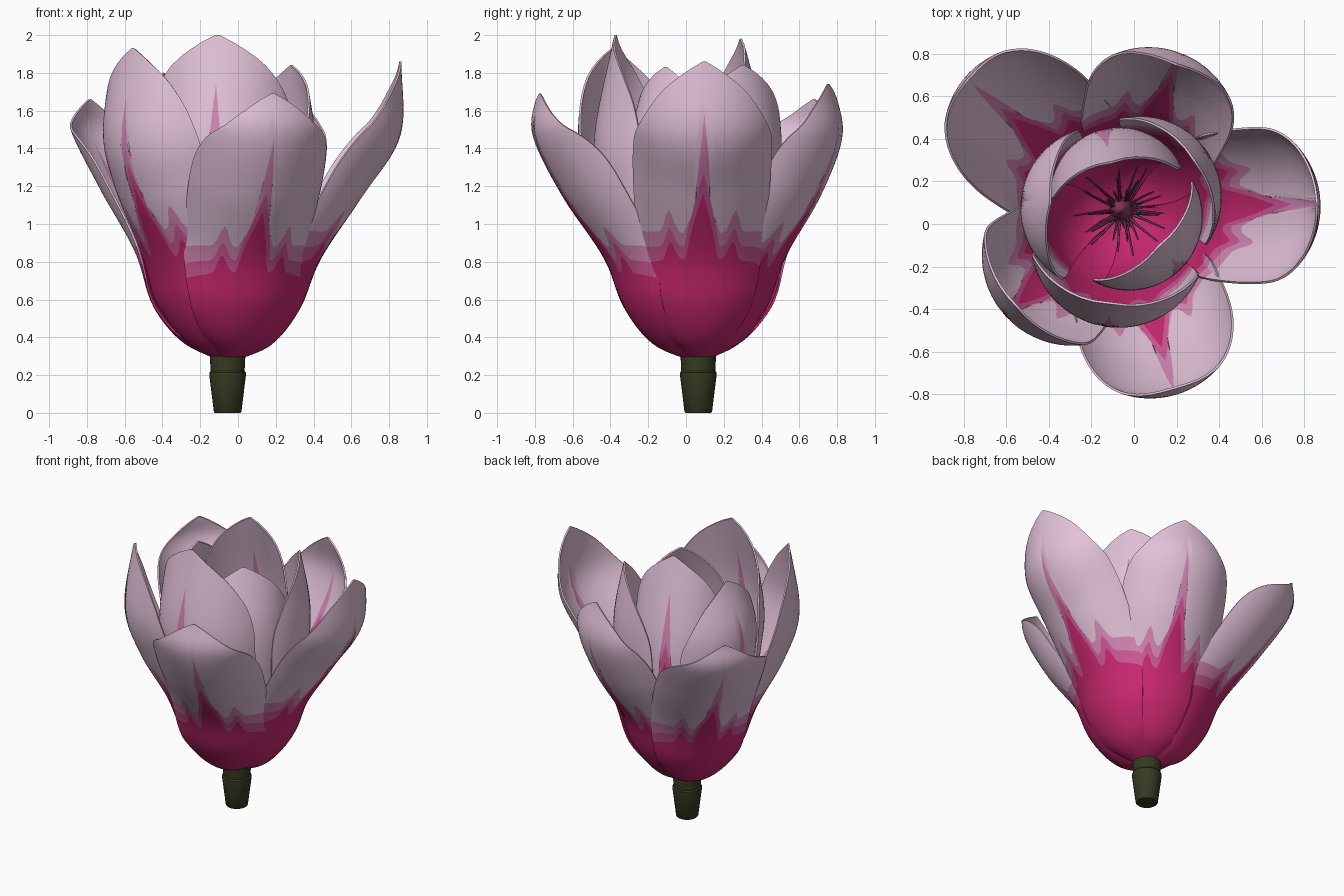
import bpy, bmesh, math, random
from mathutils import Vector

if "Cube" in bpy.data.objects:
    bpy.data.objects.remove(bpy.data.objects["Cube"])

random.seed(4)
C = Vector((-0.055, 0.065, 0))          # flower axis


def material(name, rgb):
    m = bpy.data.materials.new(name)
    lin = [(v / 255 / 12.92) if v < 10 else ((v / 255 + 0.055) / 1.055) ** 2.4 for v in rgb]
    m.diffuse_color = (*lin, 1)
    m.use_nodes = True
    m.node_tree.nodes["Principled BSDF"].inputs["Base Color"].default_value = m.diffuse_color
    return m


DEEP = material("deep_magenta", (202, 40, 112))
MID = material("mid_pink", (206, 88, 150))
LIGHT = material("light_pink", (212, 134, 180))
PALE = material("pale_pink", (225, 193, 215))
GREEN = material("dark_green", (54, 59, 34))
MAUVE = material("dark_mauve", (145, 60, 102))


def add_object(name, bm, mats):
    me = bpy.data.meshes.new(name)
    bm.to_mesh(me)
    bm.free()
    ob = bpy.data.objects.new(name, me)
    bpy.context.collection.objects.link(ob)
    for m in mats:
        me.materials.append(m)
    return ob


def smooth(ob, angle=40):
    bpy.ops.object.select_all(action='DESELECT')
    ob.select_set(True)
    bpy.context.view_layer.objects.active = ob
    for mod in list(ob.modifiers):
        bpy.ops.object.modifier_apply(modifier=mod.name)
    bpy.ops.object.shade_smooth_by_angle(angle=math.radians(angle))


def lerp(table, t):
    for (a, va), (b, vb) in zip(table, table[1:]):
        if t <= b:
            return va + (vb - va) * (t - a) / (b - a)
    return table[-1][1]


def spline(pts, n):
    """Catmull-Rom curve resampled evenly by length."""
    p = [Vector(q) for q in pts]
    p = [p[0] * 2 - p[1]] + p + [p[-1] * 2 - p[-2]]
    fine = []
    for i in range(1, len(p) - 2):
        a, b, c, d = p[i - 1:i + 3]
        for k in range(24):
            t = k / 24
            fine.append(0.5 * (2 * b + (c - a) * t + (2 * a - 5 * b + 4 * c - d) * t * t
                               + (3 * b - a - 3 * c + d) * t ** 3))
    fine.append(p[-2])
    run = [0]
    for a, b in zip(fine, fine[1:]):
        run.append(run[-1] + (b - a).length)
    xs = [(s / run[-1], q.x) for s, q in zip(run, fine)]
    ys = [(s / run[-1], q.y) for s, q in zip(run, fine)]
    return [Vector((lerp(xs, i / n), lerp(ys, i / n))) for i in range(n + 1)]


WIDTH = spline([(0, .13), (.06, .32), (.13, .49), (.25, .71), (.47, .92), (.68, 1),
                (.81, .88), (.905, .59), (.965, .26), (1, .015)], 100)
WIDTH = [(q.x, q.y) for q in WIDTH]


def at(path, t):
    """Point on an evenly sampled path."""
    x = min(max(t, 0), 1) * (len(path) - 1)
    i = min(int(x), len(path) - 2)
    return path[i].lerp(path[i + 1], x - i)


def band_limits(u):
    """Upper edges of the three dark bands: central streak and short side spikes."""
    a = abs(u)
    side = math.exp(-((a - 0.43) / 0.08) ** 2)
    edge = 0.05 * a * a
    deep = .385 + .22 * max(0, 1 - a / .22) ** .9 + .055 * side - edge
    mid = .425 + .25 * max(0, 1 - a / .23) ** .9 + .06 * side - edge
    light = .47 + .14 * max(0, 1 - a / .24) + .25 * max(0, 1 - a / .09) ** .6 + .075 * side - edge
    return 0, deep, mid, light, 1


BAND_ROWS = (22, 4, 8, 30)


def petal(name, az, radii, ztip, half, curl, lift):
    nu = 52
    r1, r2, r3, rt = radii
    path = spline([(.04, .28 + lift), (r1 * .48, .37 + lift), (r1 * .78, .56), (r1, .82),
                   (r2, 1.15), (r3, 1.47), (rt, ztip)], 150)
    az = math.radians(az)
    out = Vector((math.cos(az), math.sin(az), 0))
    side = Vector((-math.sin(az), math.cos(az), 0))
    bm = bmesh.new()
    cols = []
    for j in range(nu + 1):
        v = 2 * j / nu - 1
        u = math.copysign(abs(v) ** 1.35, v)
        lim = band_limits(u)
        ts = [lim[k] + (lim[k + 1] - lim[k]) * i / n for k, n in enumerate(BAND_ROWS) for i in range(n)] + [1]
        col = []
        for t in ts:
            q = at(path, t)
            tan = (at(path, t + .02) - at(path, t - .02)).normalized()
            normal = -tan.y * out + Vector((0, 0, tan.x))
            R = min(curl, q.x + 0.06)
            phi = u * half * lerp(WIDTH, t) / R
            col.append(bm.verts.new(C + out * q.x + Vector((0, 0, q.y))
                                    + side * R * math.sin(phi) + normal * R * (1 - math.cos(phi))))
        cols.append(col)
    bands = [k for k, n in enumerate(BAND_ROWS) for _ in range(n)]
    for a, b in zip(cols, cols[1:]):
        for i, k in enumerate(bands):
            bm.faces.new((a[i], b[i], b[i + 1], a[i + 1])).material_index = k
    ob = add_object(name, bm, [DEEP, MID, LIGHT, PALE])
    mod = ob.modifiers.new("thickness", 'SOLIDIFY')
    mod.thickness, mod.offset = 0.011, 0
    smooth(ob, 50)


# Petals: direction, radius at four heights, tip height, half width, curl radius, base lift
petal("outer_petal_right", 2, (.49, .71, .91, .915), 1.86, .44, .42, 0)
petal("outer_petal_front", -74, (.50, .73, .89, .87), 1.69, .44, .42, 0)
petal("outer_petal_back_left", 140, (.50, .74, .945, .95), 1.66, .44, .42, 0)
petal("outer_petal_back", 70, (.46, .66, .78, .73), 1.74, .42, .42, .005)
petal("outer_petal_front_left", -138, (.46, .64, .735, .67), 1.93, .44, .42, .005)
petal("middle_petal_front", -97, (.42, .51, .545, .44), 2.0, .52, .41, .012)
petal("inner_petal_left", 174, (.39, .455, .465, .34), 1.80, .44, .38, .018)
petal("inner_petal_back_right", 35, (.40, .465, .475, .41), 1.84, .46, .38, .018)
petal("inner_petal_back", 103, (.35, .385, .36, .23), 1.98, .42, .32, .024)
petal("inner_petal_front_right", -45, (.35, .385, .36, .24), 1.83, .44, .34, .024)


def lathe(name, profile, mat, seg=32):
    bm = bmesh.new()
    rings = [[bm.verts.new(C + Vector((r * math.cos(2 * math.pi * k / seg),
                                       r * math.sin(2 * math.pi * k / seg), z)))
              for k in range(seg)] for r, z in profile]
    for a, b in zip(rings, rings[1:]):
        for k in range(seg):
            n = (k + 1) % seg
            bm.faces.new((a[k], a[n], b[n], b[k]))
    bm.faces.new(rings[0][::-1])
    bm.faces.new(rings[-1])
    smooth(add_object(name, bm, [mat]), 35)


# Stem with a collar, and the central cone
lathe("stem", [(.068, 0), (.073, .006), (.097, .2), (.097, .213), (.09, .222), (.094, .3), (.06, .315)], GREEN)
lathe("pistil_cone", [(.05, .3), (.06, .4), (.045, .55), (.025, .66), (.006, .72)], MAUVE, 20)

# Stamens: thin tapered filaments in rings around the cone
bm = bmesh.new()
for ring, (count, reach, top) in enumerate(((14, .22, .66), (12, .16, .76), (9, .09, .84))):
    for k in range(count):
        a = 2 * math.pi * (k + ring * .4 + random.uniform(-.2, .2)) / count
        d = Vector((math.cos(a), math.sin(a), 0))
        s = Vector((-d.y, d.x, 0))
        reach_k = reach * random.uniform(.85, 1.1)
        bend = random.uniform(-.03, .03)
        prev = None
        for i in range(7):
            t = i / 6
            p = (C + d * (.03 + (reach_k - .03) * t ** 1.3) + s * bend * t * t
                 + Vector((0, 0, .4 + (top - .4) * t)))
            r = .009 - .005 * t
            cur = [bm.verts.new(p + r * (d * math.cos(q) + s * math.sin(q)))
                   for q in (0, 1.257, 2.513, 3.77, 5.027)]
            if prev:
                for m in range(5):
                    n = (m + 1) % 5
                    bm.faces.new((prev[m], prev[n], cur[n], cur[m]))
            prev = cur
        bm.faces.new(prev)
smooth(add_object("stamens", bm, [MAUVE]))
